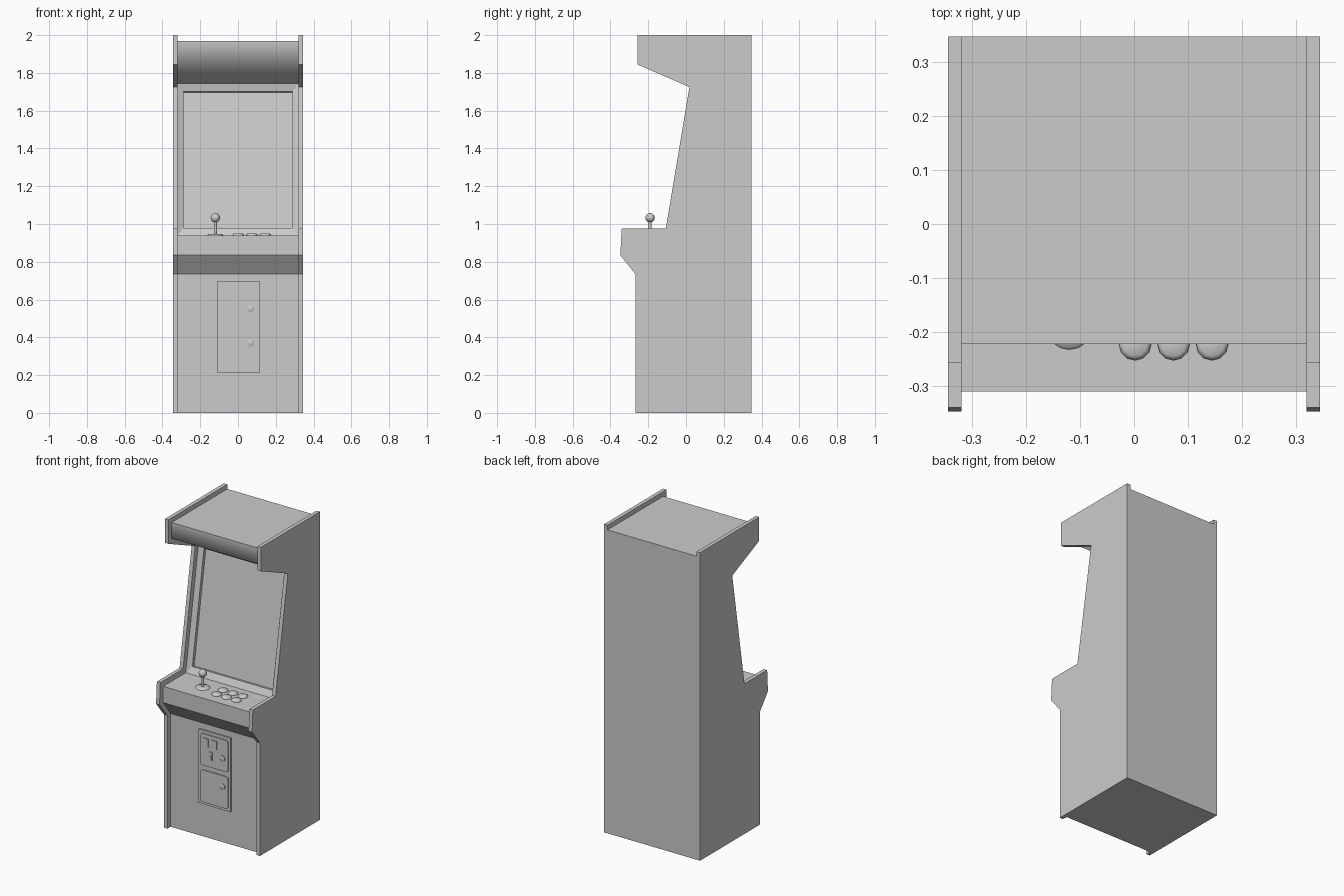
import bpy, bmesh, math
from mathutils import Matrix, Vector

if "Cube" in bpy.data.objects:
    bpy.data.objects.remove(bpy.data.objects["Cube"])


def finish(bm, name, smooth=None):
    bmesh.ops.recalc_face_normals(bm, faces=bm.faces)
    me = bpy.data.meshes.new(name)
    bm.to_mesh(me)
    bm.free()
    ob = bpy.data.objects.new(name, me)
    bpy.context.collection.objects.link(ob)
    if smooth:
        for o in bpy.context.selected_objects:
            o.select_set(False)
        ob.select_set(True)
        bpy.context.view_layer.objects.active = ob
        bpy.ops.object.shade_smooth_by_angle(angle=math.radians(smooth))
    return ob


def prism(profile, x0, x1):
    """Extrude a (y, z) profile along x."""
    bm = bmesh.new()
    f = bm.faces.new([bm.verts.new((x0, y, z)) for y, z in profile])
    r = bmesh.ops.extrude_face_region(bm, geom=[f])
    for v in r["geom"]:
        if isinstance(v, bmesh.types.BMVert):
            v.co.x = x1
    bmesh.ops.recalc_face_normals(bm, faces=bm.faces)
    return bm


def plate(name, x, z, w, h, y_back, depth, radius=0.0):
    """Thin upright plate facing -y, optionally with rounded corners."""
    bm = bmesh.new()
    bmesh.ops.create_cube(bm, size=1, matrix=Matrix.Translation((x, y_back - depth / 2, z))
                          @ Matrix.Diagonal((w, depth, h, 1)))
    if radius:
        edges = [e for e in bm.edges if abs(e.verts[0].co.y - e.verts[1].co.y) > depth / 2]
        bmesh.ops.bevel(bm, geom=edges, offset=radius, segments=3, profile=0.5, affect='EDGES')
    return finish(bm, name)


def lathe(name, rings, loc, sides, tilt=0.0, smooth=60):
    """Stack of (radius, height) rings around the local z axis."""
    bm = bmesh.new()
    loops = []
    for r, h in rings:
        loops.append([bm.verts.new((r * math.sin(2 * math.pi * i / sides),
                                    -r * math.cos(2 * math.pi * i / sides), h)) for i in range(sides)])
    for a, b in zip(loops, loops[1:]):
        for i in range(sides):
            j = (i + 1) % sides
            bm.faces.new((a[i], a[j], b[j], b[i]))
    bm.faces.new(loops[0][::-1])
    bm.faces.new(loops[-1])
    bm.transform(Matrix.Translation(loc) @ Matrix.Rotation(tilt, 4, 'X'))
    return finish(bm, name, smooth)


# Side panels
side = [(0.348, 0), (0.348, 2), (-0.258, 2), (-0.258, 1.845), (0.018, 1.725), (-0.107, 0.975),
        (-0.34, 0.975), (-0.348, 0.835), (-0.268, 0.735), (-0.268, 0)]
for s, label in ((-1, "left"), (1, "right")):
    finish(prism(side, s * 0.32, s * 0.345), label + "_side_panel")

# Cabinet body, set back from the side panels
body = [(0.348, 0), (0.348, 1.97), (-0.223, 1.97), (-0.223, 1.866), (0.055, 1.745), (-0.079, 0.94),
        (-0.311, 0.94), (-0.313, 0.835), (-0.235, 0.735), (-0.235, 0)]
body[7] = (-0.311, 0.835)
bm = prism(body, -0.32, 0.32)

# Sloped bezel and recessed screen
screen = next(f for f in bm.faces if f.normal.y < -0.9 and 1.2 < f.calc_center_median().z < 1.5)
bmesh.ops.inset_individual(bm, faces=[screen], thickness=0.045, depth=-0.015)
c = screen.calc_center_median()
down = Vector((0, 0.134, 0.805)).normalized()
for v in screen.verts:
    v.co += down * (0.011 if v.co.z > c.z else -0.011) * -1
r = bmesh.ops.extrude_discrete_faces(bm, faces=[screen])
f = r["faces"][0]
n = f.normal.copy()
for v in f.verts:
    v.co -= n * 0.02

# Marquee faces are blended together by smooth shading
marquee = [f for f in bm.faces if f.calc_center_median().z > 1.78 and abs(f.normal.x) < 0.1
           and (f.normal.y < -0.9 or f.normal.z < -0.5)]
for f in marquee:
    f.smooth = True
bmesh.ops.split(bm, geom=marquee)
finish(bm, "cabinet_body")

# Joystick
jx, jy, jz = -0.12, -0.19, 0.94
lathe("joystick_base", [(0.043, 0), (0.04, 0.005), (0.022, 0.008)], (jx, jy, jz), 16)
lathe("joystick_shaft", [(0.008, 0), (0.008, 0.08)], (jx, jy, jz), 10)
bm = bmesh.new()
bmesh.ops.create_uvsphere(bm, u_segments=12, v_segments=8, radius=0.025,
                          matrix=Matrix.Translation((jx, jy, 1.033)))
finish(bm, "joystick_ball", 80)

# Two rows of three buttons
for row, y in enumerate((-0.223, -0.157)):
    for col in range(3):
        lathe(f"button_{row}_{col}", [(0.03, 0), (0.029, 0.006), (0.022, 0.011)],
              (0.002 + 0.0715 * col, y, 0.94), 12, smooth=80)

# Coin door: frame, two doors, locks and slots
plate("coin_door_frame", 0.003, 0.455, 0.227, 0.48, -0.235, 0.01)
for label, z, h, kz in (("upper", 0.573, 0.205, 0.553), ("lower", 0.336, 0.208, 0.37)):
    plate(label + "_coin_door", 0.004, z, 0.198, h, -0.245, 0.007, 0.014)
    lathe(label + "_door_lock", [(0.018, 0), (0.018, 0.006), (0.015, 0.008)],
          (0.066, -0.252, kz), 14, math.pi / 2, 40)
for i, x in enumerate((-0.055, 0.004)):
    plate(f"coin_slot_{i}", x, 0.625, 0.042, 0.055, -0.252, 0.006)
plate("coin_return", -0.017, 0.545, 0.022, 0.055, -0.252, 0.005)
plate("coin_return_flap", -0.017, 0.537, 0.012, 0.028, -0.257, 0.004)
